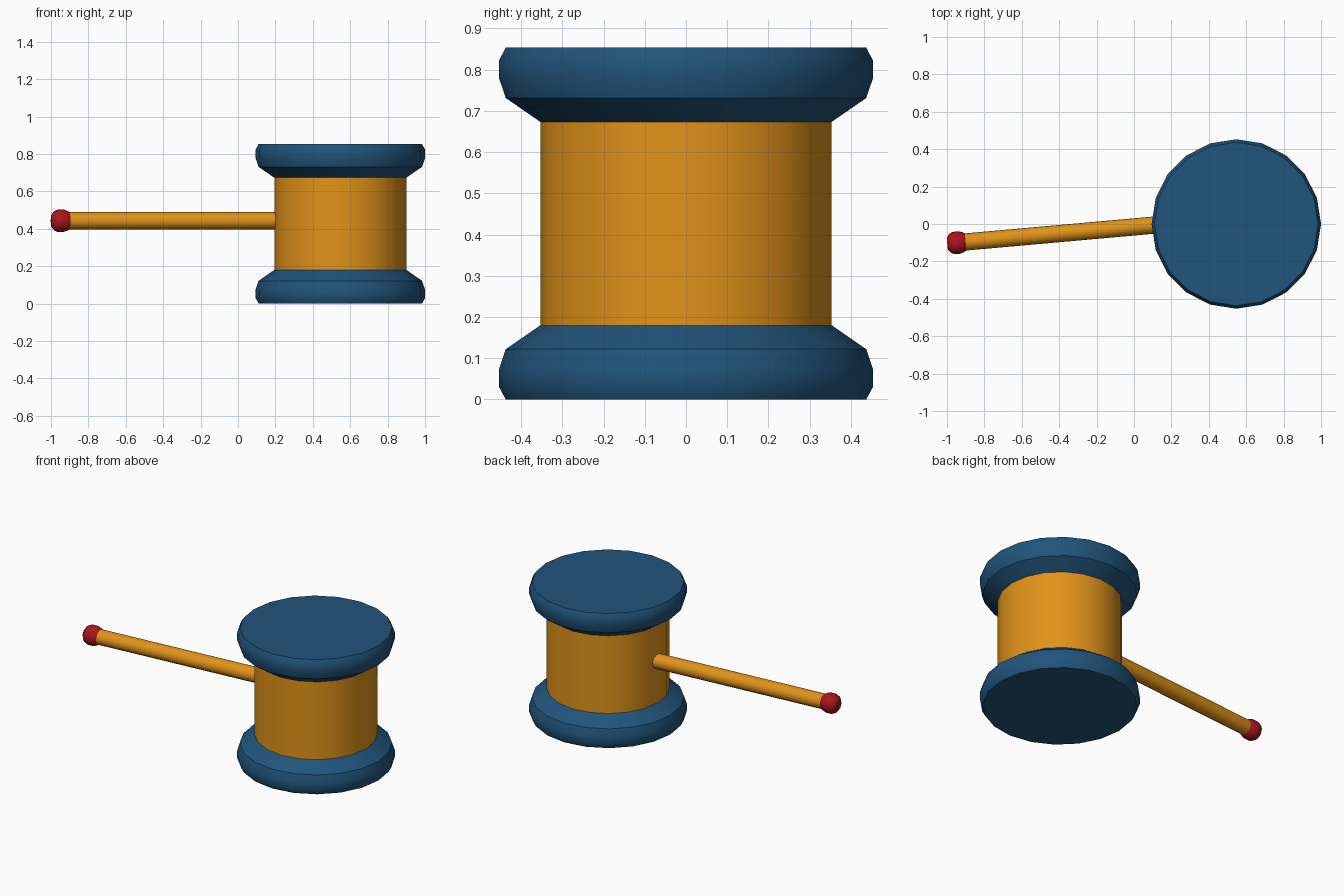
import bpy, bmesh
from math import radians, cos, sin, pi, atan2
from mathutils import Matrix, Vector

if "Cube" in bpy.data.objects:
    bpy.data.objects.remove(bpy.data.objects["Cube"])


def material(name, color):
    m = bpy.data.materials.new(name)
    m.diffuse_color = color
    m.use_nodes = True
    m.node_tree.nodes["Principled BSDF"].inputs["Base Color"].default_value = m.diffuse_color
    return m


BLUE = material("blue_paint", (0.015, 0.09, 0.20, 1))
WOOD = material("orange_wood", (0.75, 0.29, 0.01, 1))
RED = material("red_paint", (0.40, 0.008, 0.012, 1))


def lathe(name, profile, sides, matrix, mat, cap_start=False, cap_end=False):
    """Turn (radius, height) points around local z, then place with matrix."""
    bm = bmesh.new()
    rings = [[bm.verts.new((r * cos(2 * pi * i / sides), r * sin(2 * pi * i / sides), z))
              for i in range(sides)] for r, z in profile]
    for a, b in zip(rings, rings[1:]):
        for i in range(sides):
            j = (i + 1) % sides
            bm.faces.new((a[i], a[j], b[j], b[i]))
    if cap_start:
        bm.faces.new(rings[0][::-1])
    if cap_end:
        bm.faces.new(rings[-1])
    bm.transform(matrix)
    bmesh.ops.recalc_face_normals(bm, faces=bm.faces)
    me = bpy.data.meshes.new(name)
    bm.to_mesh(me)
    bm.free()
    ob = bpy.data.objects.new(name, me)
    bpy.context.collection.objects.link(ob)
    me.materials.append(mat)
    bpy.ops.object.select_all(action='DESELECT')
    ob.select_set(True)
    bpy.context.view_layer.objects.active = ob
    bpy.ops.object.shade_smooth_by_angle(angle=radians(35))
    return ob


# Mallet head: wooden drum between two flared end caps
HEIGHT, HEAD_X, DRUM_R = 0.853, 0.547, 0.353
at_head = Matrix.Translation((HEAD_X, 0, 0))
flange = [(0.437, 0), (0.453, 0.03), (0.453, 0.075), (0.437, 0.122), (DRUM_R, 0.18)]
lathe("bottom_cap", flange, 20, at_head, BLUE, cap_start=True)
lathe("top_cap", [(r, HEIGHT - z) for r, z in flange], 20, at_head, BLUE, cap_start=True)
lathe("drum", [(DRUM_R, 0.18), (DRUM_R, HEIGHT - 0.18)], 20, at_head, WOOD)

# Handle: slightly angled rod running from the knob into the drum
knob_end = Vector((-0.9, -0.096, 0.443))
head_end = Vector((0.22, 0.004, 0.443))
axis = head_end - knob_end
along = (Matrix.Translation(knob_end) @ Matrix.Rotation(atan2(axis.y, axis.x), 4, 'Z')
         @ Matrix.Rotation(radians(90), 4, 'Y'))
lathe("handle", [(0.046, 0), (0.046, axis.length)], 16, along, WOOD, cap_end=True)

# Rounded knob at the end of the handle
knob = [(0.046, 0), (0.053, -0.012), (0.060, -0.033), (0.060, -0.065),
        (0.050, -0.085), (0.030, -0.099)]
lathe("handle_knob", knob, 16, along, RED, cap_end=True)
